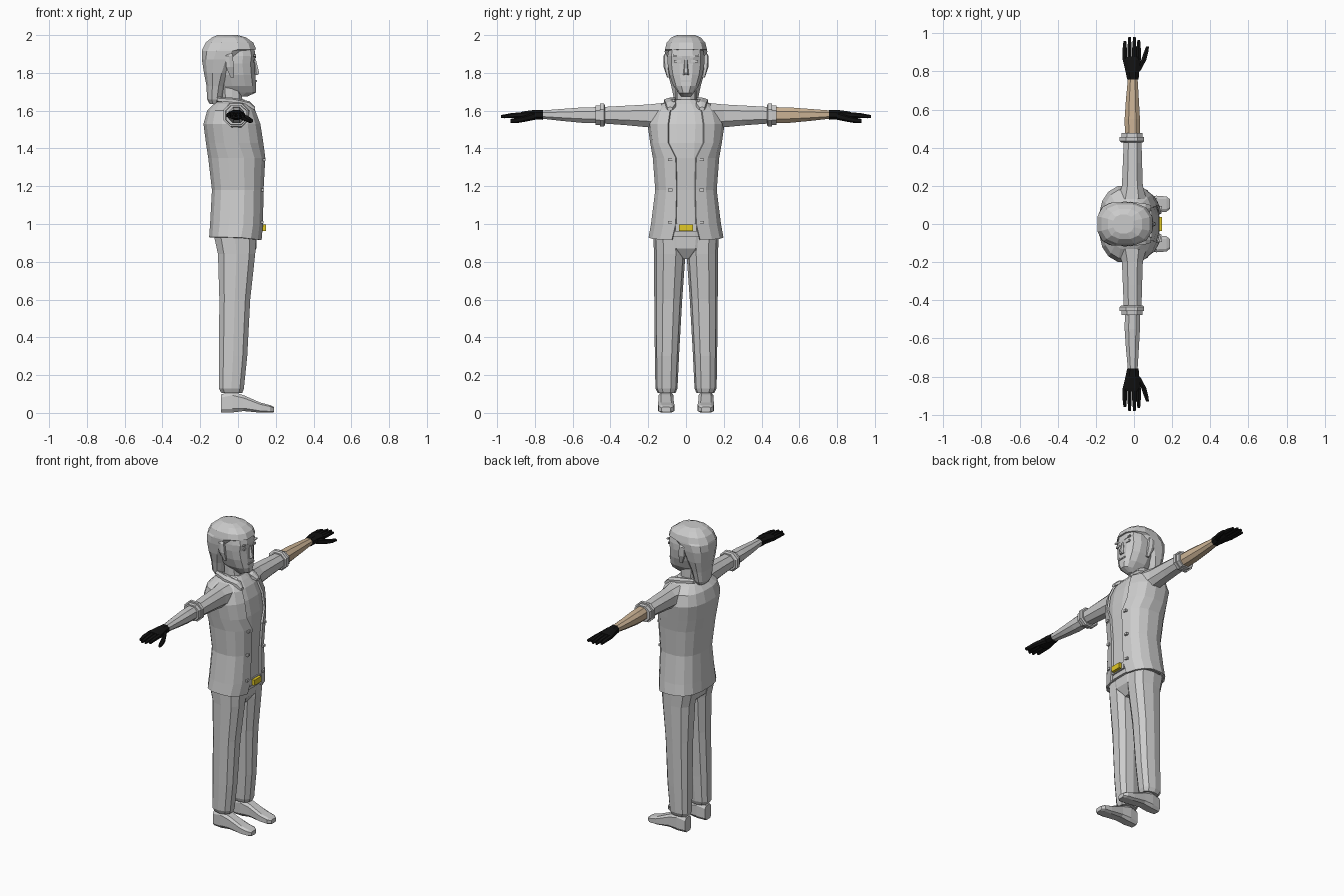
import bpy, bmesh, math
from mathutils import Matrix


def material(name, r, g, b):
    m = bpy.data.materials.new(name)
    m.diffuse_color = (r, g, b, 1)
    return m


GREY = material("plain_grey", 0.6, 0.6, 0.6)
SKIN = material("tan_skin", 0.60, 0.45, 0.30)
BLACK = material("black_glove", 0.006, 0.006, 0.006)
YELLOW = material("yellow_metal", 0.75, 0.58, 0.02)


def section(axis, pos, a0, a1, b0, b1, n=10, p=0.8, start=None):
    """Rounded ring across an axis; start leaves a gap around the +a side."""
    ca, ra, cb, rb = (a0 + a1) / 2, (a1 - a0) / 2, (b0 + b1) / 2, (b1 - b0) / 2
    pts = []
    for i in range(n):
        if start is None:
            t = 2 * math.pi * (i + 0.5) / n
        else:
            t = start + (2 * math.pi - 2 * start) * i / (n - 1)
        c, s = math.cos(t), math.sin(t)
        a = ca + ra * math.copysign(abs(c) ** p, c)
        b = cb + rb * math.copysign(abs(s) ** p, s)
        pts.append({"x": (pos, a, b), "y": (a, pos, b), "z": (a, b, pos)}[axis])
    return pts


def finish(name, bm, mat):
    bmesh.ops.recalc_face_normals(bm, faces=bm.faces)
    me = bpy.data.meshes.new(name)
    bm.to_mesh(me)
    bm.free()
    me.materials.append(mat)
    ob = bpy.data.objects.new(name, me)
    bpy.context.collection.objects.link(ob)
    return ob


def loft(name, rings, mat, closed=True):
    bm = bmesh.new()
    vs = [[bm.verts.new(p) for p in r] for r in rings]
    n = len(vs[0])
    for r, q in zip(vs, vs[1:]):
        for i in range(n if closed else n - 1):
            j = (i + 1) % n
            bm.faces.new((r[i], r[j], q[j], q[i]))
    if closed:
        bm.faces.new(vs[0])
        bm.faces.new(vs[-1])
    return finish(name, bm, mat)


def tube(name, axis, rows, mat, n=10, p=0.8):
    return loft(name, [section(axis, *r, n=n, p=p) for r in rows], mat)


def box(name, c, size, mat, roll=0.0):
    bm = bmesh.new()
    bmesh.ops.create_cube(bm, size=1)
    m = Matrix.Translation(c) @ Matrix.Rotation(roll, 4, "X") @ Matrix.Diagonal((*size, 1))
    bmesh.ops.transform(bm, matrix=m, verts=bm.verts)
    return finish(name, bm, mat)


def side(s, lo, hi):
    """Mirror a y range to the chosen side."""
    return (lo, hi) if s > 0 else (-hi, -lo)


# Jacket: open-fronted shell; rows are z, back x, front x, half width, front gap
JACKET = [
    (0.93, -0.155, 0.13, 0.20, 0.075), (1.00, -0.15, 0.135, 0.188, 0.055),
    (1.18, -0.14, 0.138, 0.165, 0.05), (1.35, -0.16, 0.148, 0.178, 0.055),
    (1.43, -0.172, 0.146, 0.19, 0.095), (1.53, -0.185, 0.128, 0.205, 0.095),
    (1.60, -0.165, 0.10, 0.185, 0.085), (1.635, -0.13, 0.07, 0.135, 0.075),
    (1.66, -0.10, 0.045, 0.08, 0.055)]
rings = []
for z, x0, x1, hw, gap in JACKET:
    r = section("z", z, x0, x1, -hw, hw, 16, 0.8, math.asin((gap / hw) ** 1.25))
    if z < 0.95:  # hem dips toward the front
        r = [(x, y, zz - 0.12 * max(x, 0)) for x, y, zz in r]
    rings.append(r)
jacket = loft("jacket", rings, GREY, closed=False)
mod = jacket.modifiers.new("thickness", "SOLIDIFY")
mod.thickness = 0.012
mod.offset = -1

# Shirt under the jacket
tube("shirt", "z", [(z, x0 + 0.02, x1 - 0.013, -hw + 0.02, hw - 0.02)
                    for z, x0, x1, hw, g in JACKET], GREY, 16)

# Belt and buckle
box("belt", (0.118, 0, 0.98), (0.02, 0.11, 0.045), GREY)
box("buckle", (0.136, 0, 0.98), (0.022, 0.072, 0.036), YELLOW)

# Hips
tube("hips", "z", [(0.815, -0.05, 0.06, -0.03, 0.03), (0.87, -0.115, 0.10, -0.14, 0.14),
                   (0.97, -0.13, 0.105, -0.165, 0.165)], GREY, 12)

for s, tag in ((1, "left"), (-1, "right")):
    # Trouser leg
    legs = [(0.93, -0.13, 0.10, 0.005, 0.172), (0.84, -0.11, 0.095, 0.003, 0.17),
            (0.60, -0.102, 0.068, 0.02, 0.168), (0.30, -0.104, 0.052, 0.037, 0.165),
            (0.13, -0.104, 0.034, 0.045, 0.162), (0.105, -0.09, 0.025, 0.055, 0.15)]
    tube(tag + "_trouser_leg", "z", [(z, a, b, *side(s, c, d)) for z, a, b, c, d in legs], GREY)
    # Shoe
    shoe = [(-0.09, 0.072, 0.138, 0.0, 0.10), (-0.03, 0.064, 0.147, 0.0, 0.115),
            (0.03, 0.066, 0.147, 0.008, 0.095), (0.12, 0.06, 0.15, 0.0, 0.055),
            (0.17, 0.062, 0.146, 0.0, 0.042), (0.19, 0.08, 0.13, 0.003, 0.032)]
    tube(tag + "_shoe", "x", [(x, *side(s, a, b), c, d) for x, a, b, c, d in shoe], GREY, 8, 0.5)

    # Sleeve, rolled cuff and forearm
    def along(name, rows, mat, n=8, p=0.85):
        tube(tag + "_" + name, "y", [(s * r[0], *r[1:]) for r in rows], mat, n, p)
    along("sleeve", [(0.13, -0.09, 0.07, 1.49, 1.645), (0.20, -0.067, 0.05, 1.508, 1.637),
                     (0.32, -0.062, 0.046, 1.52, 1.63), (0.45, -0.056, 0.042, 1.53, 1.622)], GREY)
    along("cuff_roll", [(0.428, -0.07, 0.05, 1.52, 1.632), (0.435, -0.08, 0.058, 1.512, 1.642),
                        (0.455, -0.08, 0.058, 1.512, 1.642)], GREY)
    along("cuff_end", [(0.453, -0.07, 0.05, 1.52, 1.632),
                       (0.478, -0.068, 0.048, 1.522, 1.63)], GREY)
    along("forearm", [(0.45, -0.05, 0.035, 1.53, 1.622), (0.55, -0.052, 0.034, 1.533, 1.62),
                      (0.65, -0.045, 0.028, 1.543, 1.612), (0.77, -0.033, 0.02, 1.557, 1.602)],
          SKIN if s > 0 else GREY)
    # Glove: palm, fingers, thumb
    along("glove_palm", [(0.757, -0.038, 0.026, 1.55, 1.606), (0.80, -0.047, 0.03, 1.553, 1.606),
                         (0.86, -0.062, 0.038, 1.556, 1.598), (0.875, -0.06, 0.036, 1.558, 1.594)],
          BLACK)
    for k, (x, tip) in enumerate(((-0.048, 0.96), (-0.023, 0.98), (0.002, 0.98), (0.025, 0.965))):
        along("glove_finger_%d" % (k + 1),
              [(0.86, x - 0.013, x + 0.013, 1.563, 1.592), (0.92, x - 0.013, x + 0.012, 1.562, 1.588),
               (tip, x - 0.008, x + 0.008, 1.56, 1.577)], BLACK, 6)
    along("glove_thumb", [(0.80, 0.0, 0.034, 1.552, 1.592), (0.86, 0.036, 0.066, 1.54, 1.572),
                          (0.90, 0.05, 0.076, 1.534, 1.562), (0.93, 0.062, 0.08, 1.536, 1.556)],
          BLACK, 6)

    # Jacket buttons
    for k, (z, x) in enumerate(((1.01, 0.128), (1.18, 0.131), (1.34, 0.139))):
        box("%s_button_%d" % (tag, k + 1), (x, s * 0.083, z), (0.014, 0.022, 0.014), GREY)
    # Collar flap
    tube(tag + "_collar", "x", [(-0.11, *side(s, 0.045, 0.085), 1.645, 1.672),
                                (-0.02, *side(s, 0.06, 0.12), 1.63, 1.668),
                                (0.06, *side(s, 0.05, 0.11), 1.61, 1.65),
                                (0.09, *side(s, 0.07, 0.10), 1.60, 1.62)], GREY, 6)
    # Ear, eyebrow, eye
    tube(tag + "_ear", "z", [(1.775, -0.04, -0.02, *side(s, 0.085, 0.10)),
                             (1.83, -0.065, -0.02, *side(s, 0.09, 0.118)),
                             (1.89, -0.07, -0.025, *side(s, 0.09, 0.12)),
                             (1.905, -0.05, -0.03, *side(s, 0.095, 0.11))], GREY, 6)
    box(tag + "_eyebrow", (0.088, s * 0.045, 1.888), (0.012, 0.05, 0.009), GREY, s * 0.2)
    box(tag + "_eye", (0.086, s * 0.045, 1.862), (0.009, 0.036, 0.012), GREY)

# Neck and face
tube("neck", "z", [(1.62, -0.10, 0.04, -0.065, 0.065), (1.66, -0.085, 0.025, -0.055, 0.055),
                   (1.74, -0.09, 0.02, -0.055, 0.055)], GREY)
tube("face", "z", [(1.675, -0.05, 0.05, -0.025, 0.025), (1.695, -0.07, 0.096, -0.042, 0.042),
                   (1.73, -0.09, 0.099, -0.068, 0.068), (1.79, -0.11, 0.094, -0.09, 0.09),
                   (1.85, -0.12, 0.09, -0.10, 0.10), (1.89, -0.12, 0.096, -0.10, 0.10),
                   (1.95, -0.12, 0.085, -0.09, 0.09)], GREY, 12, 0.75)
tube("nose", "z", [(1.79, 0.08, 0.108, -0.016, 0.016), (1.80, 0.08, 0.114, -0.014, 0.014),
                   (1.87, 0.08, 0.096, -0.007, 0.007)], GREY, 6)
box("mouth", (0.096, 0, 1.757), (0.008, 0.06, 0.009), GREY)

# Hair: crown cap falling to the nape
tube("hair", "z", [(1.635, -0.15, -0.10, -0.05, 0.05), (1.66, -0.165, -0.085, -0.065, 0.065),
                   (1.73, -0.168, -0.07, -0.08, 0.08), (1.80, -0.182, -0.04, -0.10, 0.10),
                   (1.87, -0.194, 0.0, -0.113, 0.113), (1.915, -0.195, 0.05, -0.116, 0.116),
                   (1.925, -0.193, 0.10, -0.114, 0.114), (1.96, -0.175, 0.085, -0.105, 0.105),
                   (1.988, -0.14, 0.045, -0.08, 0.08), (2.0, -0.11, 0.0, -0.05, 0.05)], GREY, 12)
